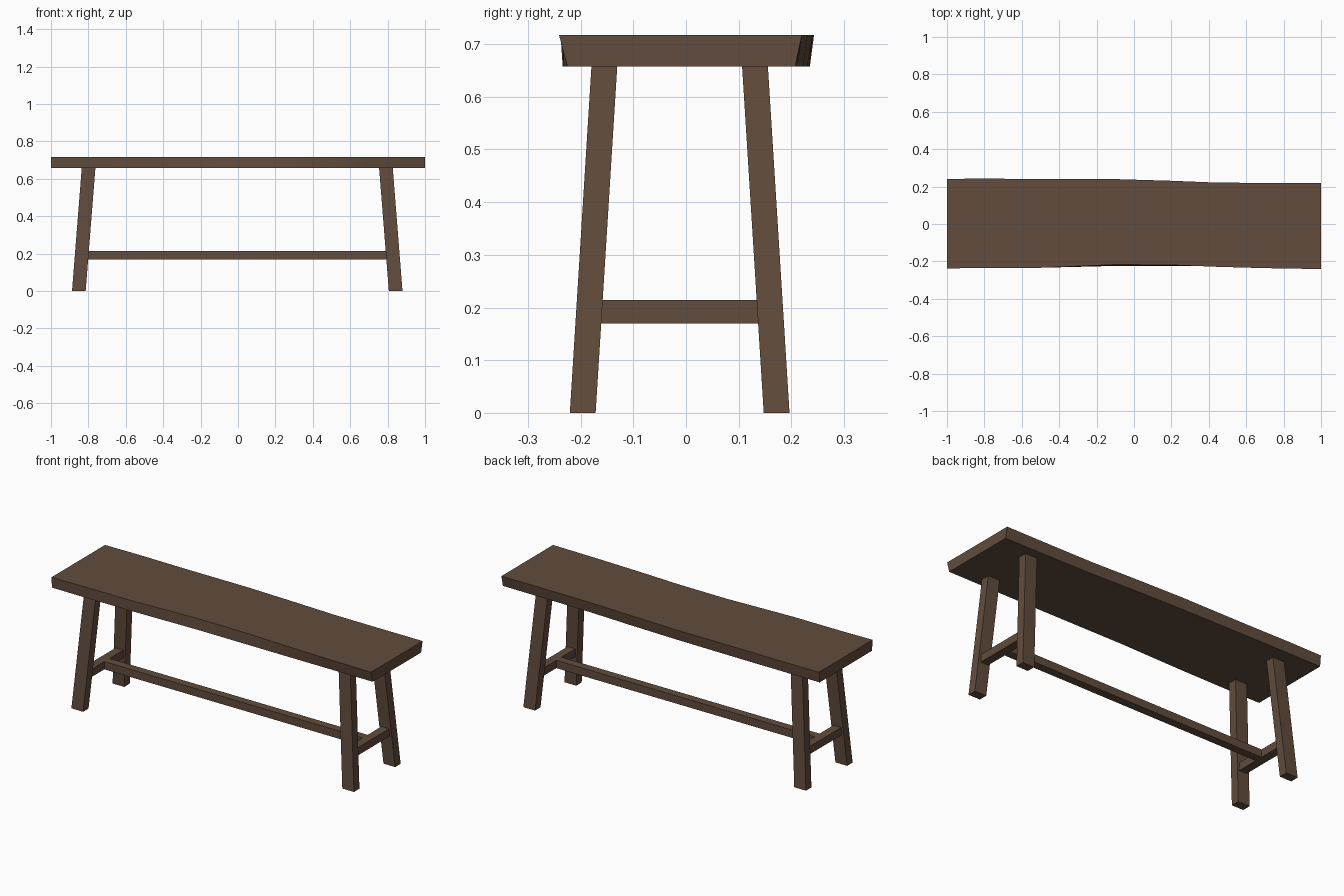
import bpy
import bmesh
from mathutils import Vector

cube = bpy.data.objects.get("Cube")
if cube:
    bpy.data.objects.remove(cube, do_unlink=True)

wood = bpy.data.materials.new("dark_brown_wood")
wood.use_nodes = True
COLOR = (0.12, 0.072, 0.046, 1)
wood.diffuse_color = COLOR
wood.node_tree.nodes["Principled BSDF"].inputs["Base Color"].default_value = COLOR

SEAT_BOTTOM, SEAT_TOP = 0.657, 0.717
CENTRE_X, CENTRE_Y = -0.004, -0.012


def loft(name, sections):
    """Closed solid through a row of four-cornered sections."""
    bm = bmesh.new()
    rings = [[bm.verts.new(p) for p in ring] for ring in sections]
    for a, b in zip(rings, rings[1:]):
        for i in range(4):
            j = (i + 1) % 4
            bm.faces.new((a[i], a[j], b[j], b[i]))
    bm.faces.new(rings[0])
    bm.faces.new(rings[-1])
    bmesh.ops.recalc_face_normals(bm, faces=bm.faces)
    mesh = bpy.data.meshes.new(name)
    bm.to_mesh(mesh)
    bm.free()
    mesh.materials.append(wood)
    obj = bpy.data.objects.new(name, mesh)
    bpy.context.collection.objects.link(obj)
    return obj


def rectangle(x, y, z, width, depth):
    """Horizontal rectangle centred on a point."""
    return [Vector((x + sx * width / 2, y + sy * depth / 2, z))
            for sx, sy in ((-1, -1), (1, -1), (1, 1), (-1, 1))]


def beam(name, x, y, width, depth):
    return loft(name, [rectangle(x, y, z, width, depth) for z in (0.17, 0.214)])


# Plank seat with wavy natural edges: x, front top, front bottom, back top, back bottom
edges = [
    (-1.0, -0.238, -0.233, 0.241, 0.235),
    (-0.8, -0.234, -0.234, 0.243, 0.235),
    (-0.5, -0.234, -0.232, 0.240, 0.234),
    (-0.1, -0.217, -0.224, 0.240, 0.230),
    (0.2, -0.219, -0.225, 0.231, 0.222),
    (0.45, -0.229, -0.226, 0.221, 0.212),
    (0.7, -0.236, -0.226, 0.220, 0.209),
    (1.0, -0.241, -0.225, 0.220, 0.207),
]
seat = loft("seat", [
    [(x, ft, SEAT_TOP), (x, fb, SEAT_BOTTOM), (x, bb, SEAT_BOTTOM), (x, bt, SEAT_TOP)]
    for x, ft, fb, bt, bb in edges])
bpy.context.view_layer.objects.active = seat
seat.select_set(True)
bpy.ops.object.shade_smooth_by_angle()

# Splayed legs, cut level at floor and seat, with a cross stretcher per pair
for x_name, sx in (("left", 1), ("right", -1)):
    for y_name, sy in (("front", -1), ("back", 1)):
        loft(f"{y_name}_{x_name}_leg", [
            rectangle(CENTRE_X + sx * 0.847, CENTRE_Y + sy * 0.184, 0, 0.073, 0.049),
            rectangle(CENTRE_X + sx * 0.795, CENTRE_Y + sy * 0.143, SEAT_BOTTOM, 0.073, 0.049)])
    beam(f"{x_name}_cross_stretcher", CENTRE_X + sx * 0.831, CENTRE_Y, 0.048, 0.31)

# Long stretcher between the cross stretchers
beam("long_stretcher", CENTRE_X, CENTRE_Y, 1.62, 0.046)
